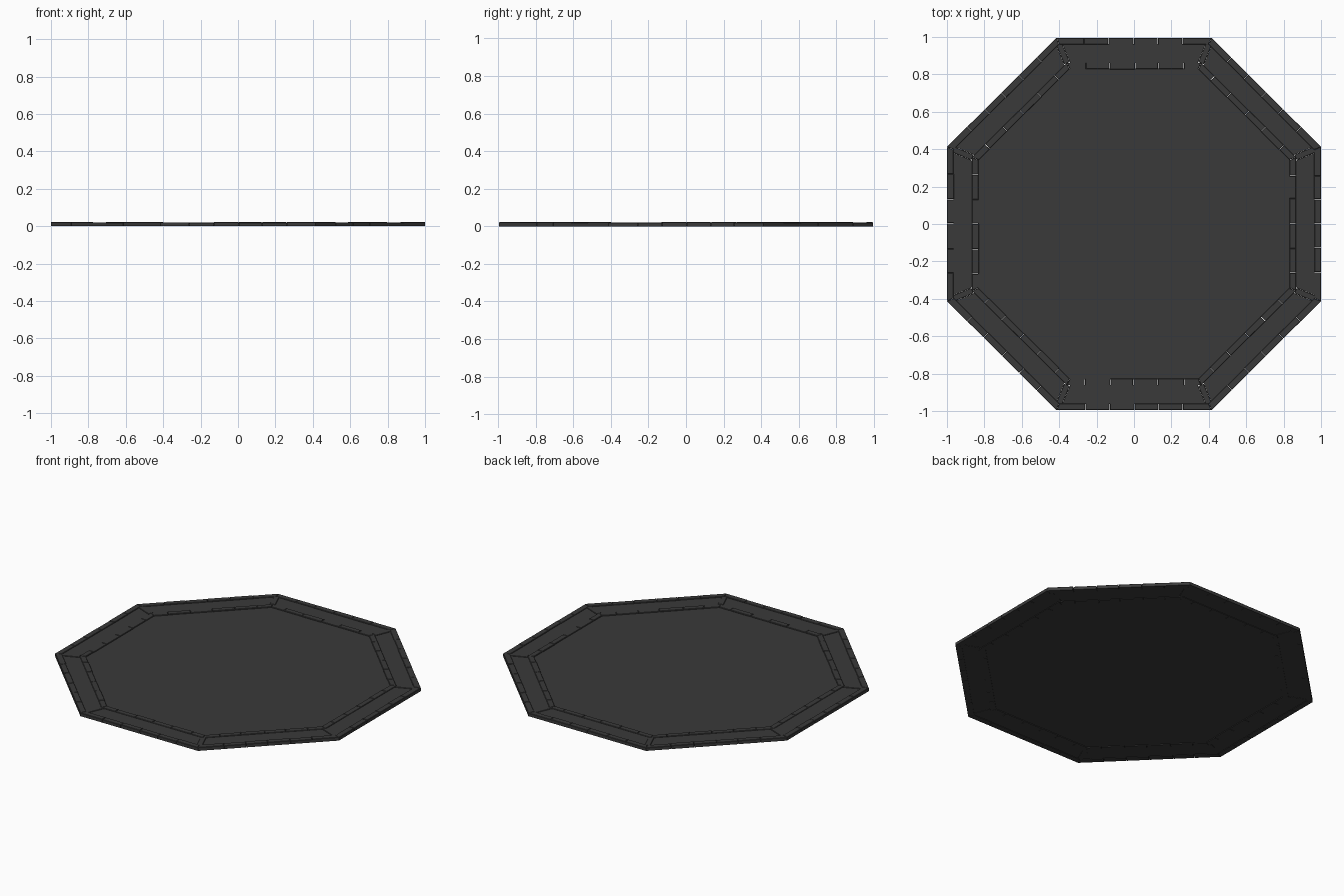
import bpy, bmesh, math, random
from mathutils import Vector, Matrix

if "Cube" in bpy.data.objects:
    bpy.data.objects.remove(bpy.data.objects["Cube"])

random.seed(4)
T = math.tan(math.pi / 8)      # half side length of an octagon with apothem 1
YS = 0.995                     # slightly shorter in depth than in width

stone = bpy.data.materials.new("dark_stone")
stone.diffuse_color = (0.042, 0.042, 0.042, 1)
stone.use_nodes = True
stone.node_tree.nodes["Principled BSDF"].inputs["Base Color"].default_value = stone.diffuse_color


def finish(bm, name):
    bmesh.ops.recalc_face_normals(bm, faces=bm.faces)
    bm.transform(Matrix.Diagonal((1, YS, 1, 1)))
    me = bpy.data.meshes.new(name)
    bm.to_mesh(me)
    bm.free()
    me.materials.append(stone)
    ob = bpy.data.objects.new(name, me)
    bpy.context.collection.objects.link(ob)
    return ob


def block(bm, pts, z0, z1, rot, chamfer=0.0):
    """Prism on outline pts, top edge chamfered, turned to its octagon side."""
    pts = [Vector(p) for p in pts]
    c = sum(pts, Vector((0, 0))) / len(pts)
    low = [(p.x, p.y, z0) for p in pts]
    rings = [low]
    if chamfer:
        rings.append([(p.x, p.y, z1 - chamfer) for p in pts])
        pts = [p + Vector((math.copysign(chamfer, c.x - p.x),
                           math.copysign(chamfer, c.y - p.y))) for p in pts]
    rings.append([(p.x, p.y, z1) for p in pts])
    m = Matrix.Rotation(rot, 4, 'Z')
    vs = [[bm.verts.new(m @ Vector(p)) for p in r] for r in rings]
    n = len(low)
    for a, b in zip(vs, vs[1:]):
        for i in range(n):
            j = (i + 1) % n
            bm.faces.new((a[i], a[j], b[j], b[i]))
    bm.faces.new(vs[0][::-1])
    bm.faces.new(vs[-1])


SIDES = [k * math.pi / 4 for k in range(8)]


def brick_ring(name, a0, a1, pitch, z1):
    """Row of worn bricks with mitred corners between two apothems."""
    bm = bmesh.new()
    for rot in SIDES:
        cuts = [pitch * i + random.uniform(-.006, .006) for i in range(-2, 3)]
        for i in range(6):
            l0, l1 = (-a0 * T, -a1 * T) if i == 0 else (cuts[i - 1] + .001,) * 2
            r0, r1 = (a0 * T, a1 * T) if i == 5 else (cuts[i] - .001,) * 2
            d = random.uniform(0, .003)
            outline = [(l0, a0 + d), (r0, a0 + d), (r1, a1), (l1, a1)]
            block(bm, outline, 0, z1 - random.uniform(0, .002), rot, .002)
    finish(bm, name)


# raised brick borders
brick_ring("outer_brick_border", 0.963, 1.0, 0.132, 0.022)
brick_ring("inner_brick_border", 0.830, 0.866, 0.131, 0.021)

# recessed slabs between the borders
bm = bmesh.new()
gap = 0.018
for rot in SIDES:
    i, o = 0.864, 0.966
    block(bm, [(-i * T + gap, i), (i * T - gap, i), (o * T - gap, o), (-o * T + gap, o)],
          0.003, 0.016, rot)
finish(bm, "border_slabs")

# raised strips across each corner
bm = bmesh.new()
half = 0.016
for rot in SIDES:
    r0, r1 = 0.864 / math.cos(math.pi / 8), 0.966 / math.cos(math.pi / 8)
    block(bm, [(-half, r0), (half, r0), (half, r1), (-half, r1)],
          0.002, 0.0195, rot + math.pi / 8, .002)
finish(bm, "corner_strips")

# central floor plate
bm = bmesh.new()
f = 0.835 / math.cos(math.pi / 8)
outline = [(f * math.cos(r + math.pi / 8), f * math.sin(r + math.pi / 8)) for r in SIDES]
block(bm, outline, 0.004, 0.014, 0)
finish(bm, "floor_plate")
